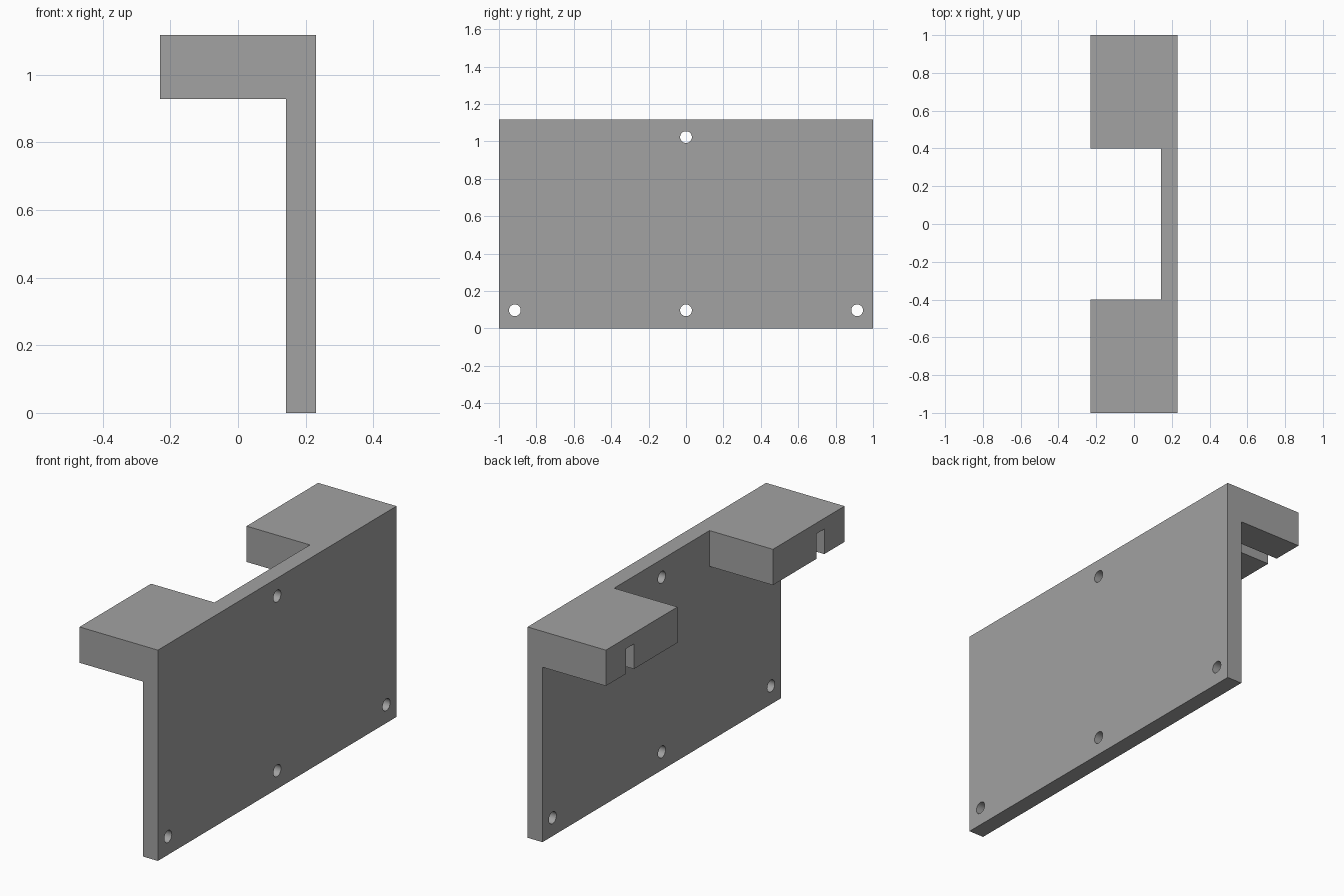
import bpy, bmesh
from math import radians
from mathutils import Matrix

if "Cube" in bpy.data.objects:
    bpy.data.objects.remove(bpy.data.objects["Cube"])

BACK, INNER, FRONT = -0.23, 0.142, 0.23   # x: arm tips, plate inside, plate outside
TOP, ARM_Z = 1.118, 0.928


def make_object(name, bm):
    bmesh.ops.recalc_face_normals(bm, faces=bm.faces[:])
    mesh = bpy.data.meshes.new(name)
    bm.to_mesh(mesh)
    bm.free()
    obj = bpy.data.objects.new(name, mesh)
    bpy.context.collection.objects.link(obj)
    return obj


def box(name, x, y, z):
    bm = bmesh.new()
    size = Matrix.Diagonal((x[1] - x[0], y[1] - y[0], z[1] - z[0], 1))
    centre = Matrix.Translation([(a[0] + a[1]) / 2 for a in (x, y, z)])
    bmesh.ops.create_cube(bm, size=1, matrix=centre @ size)
    return make_object(name, bm)


def hole(name, y, z):
    bm = bmesh.new()
    place = Matrix.Translation((INNER + 0.05, y, z)) @ Matrix.Rotation(radians(90), 4, 'Y')
    bmesh.ops.create_cone(bm, cap_ends=True, segments=32, radius1=0.0315,
                          radius2=0.0315, depth=0.3, matrix=place)
    return make_object(name, bm)


# L-shaped bracket profile swept along y
bm = bmesh.new()
profile = [(INNER, 0), (FRONT, 0), (FRONT, TOP), (BACK, TOP), (BACK, ARM_Z), (INNER, ARM_Z)]
face = bm.faces.new([bm.verts.new((x, -1, z)) for x, z in profile])
swept = bmesh.ops.extrude_face_region(bm, geom=[face])
bmesh.ops.translate(bm, vec=(0, 2, 0),
                    verts=[v for v in swept["geom"] if isinstance(v, bmesh.types.BMVert)])
bracket = make_object("wall_bracket", bm)

# Gap between the two arms
cutters = [box("arm_gap_cutter", (-0.4, INNER), (-0.4, 0.4), (0.8, 1.3))]

# Grooves along the underside of each arm
for side in (-1, 1):
    ys = sorted((side * 0.765, side * 0.831))
    cutters.append(box("groove_cutter", (-0.4, INNER), ys, (0.8, 1.061)))

# Screw holes through the plate
for y, z in ((-0.915, 0.097), (0, 0.097), (0.915, 0.097), (0, 1.023)):
    cutters.append(hole("screw_hole_cutter", y, z))

bpy.context.view_layer.objects.active = bracket
for cutter in cutters:
    cutter.hide_render = True
    mod = bracket.modifiers.new("cut", 'BOOLEAN')
    mod.operation = 'DIFFERENCE'
    mod.solver = 'EXACT'
    mod.object = cutter
    bpy.ops.object.modifier_apply(modifier=mod.name)
    bpy.data.objects.remove(cutter)

# Smooth hole walls, sharp plate edges
bpy.ops.object.select_all(action='DESELECT')
bracket.select_set(True)
bpy.ops.object.shade_smooth_by_angle(angle=radians(30))

# Dark grey finish
finish = bpy.data.materials.new("dark_grey")
finish.diffuse_color = (0.36, 0.36, 0.36, 1)
finish.use_nodes = True
finish.node_tree.nodes["Principled BSDF"].inputs["Base Color"].default_value = finish.diffuse_color
bracket.data.materials.clear()
bracket.data.materials.append(finish)
